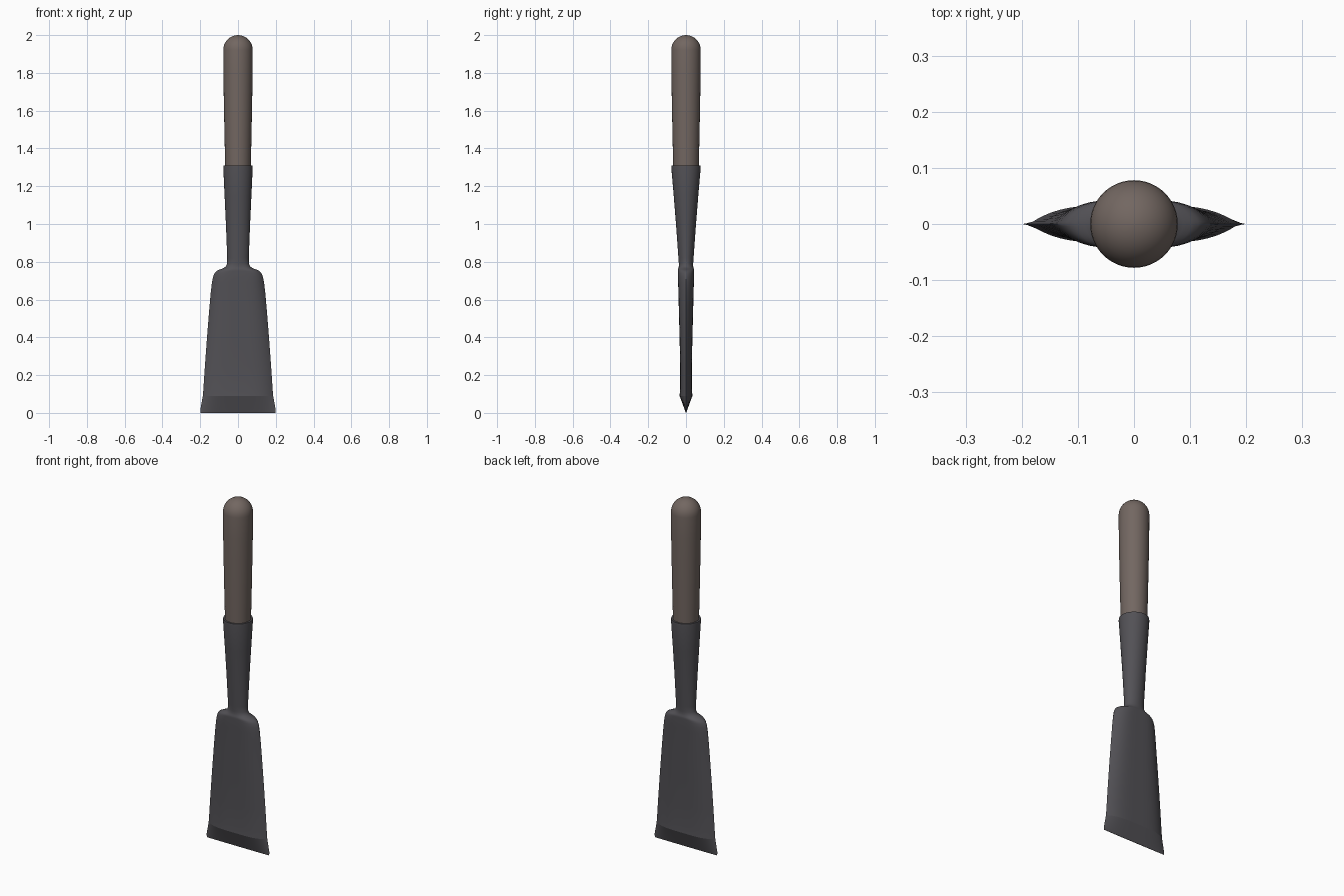
import bpy, bmesh, math

if "Cube" in bpy.data.objects:
    bpy.data.objects.remove(bpy.data.objects["Cube"])


def material(name, rgb):
    m = bpy.data.materials.new(name)
    m.diffuse_color = (*rgb, 1)
    m.use_nodes = True
    m.node_tree.nodes["Principled BSDF"].inputs["Base Color"].default_value = m.diffuse_color
    return m


def section(z, a, b, m, n, count=48):
    """Closed ring: half-width a, half-thickness b; m, n go from ellipse (2, 2) to pointed blade (4, 1)."""
    pts = []
    for i in range(count):
        t = 2 * math.pi * i / count
        u = math.cos(t)
        y = b * max(0.0, 1 - abs(u) ** m) ** (1 / n)
        pts.append((a * u, math.copysign(y, math.sin(t)), z))
    return pts


def loft(name, rings, mat, sharp_z=()):
    bm = bmesh.new()
    loops = [[bm.verts.new(p) for p in section(*r)] for r in rings]
    for lo, hi in zip(loops, loops[1:]):
        for i in range(len(lo)):
            j = (i + 1) % len(lo)
            bm.faces.new((lo[i], lo[j], hi[j], hi[i]))
    bm.faces.new(loops[0][::-1])
    bm.faces.new(loops[-1])
    bmesh.ops.recalc_face_normals(bm, faces=bm.faces)
    me = bpy.data.meshes.new(name)
    bm.to_mesh(me)
    bm.free()
    ob = bpy.data.objects.new(name, me)
    bpy.context.collection.objects.link(ob)
    me.materials.append(mat)
    bpy.ops.object.select_all(action='DESELECT')
    ob.select_set(True)
    bpy.context.view_layer.objects.active = ob
    bpy.ops.object.shade_smooth_by_angle(angle=math.radians(42))
    # keep chosen rings crisp
    for e in me.edges:
        if all(any(abs(me.vertices[v].co.z - z) < 1e-4 for z in sharp_z) for v in e.vertices):
            e.use_edge_sharp = True
    return ob


wood = material("brown wood", (0.17, 0.135, 0.12))
iron = material("dark iron", (0.085, 0.082, 0.092))

# Blade with ground edge, shoulders and tapered socket in one forging
loft("blade_and_socket", [
    (0.0, 0.198, 0.001, 4, 1),
    (0.02, 0.199, 0.008, 4, 1),
    (0.09, 0.186, 0.034, 4, 1),
    (0.13, 0.183, 0.031, 4, 1),
    (0.25, 0.175, 0.031, 4, 1),
    (0.40, 0.164, 0.034, 4, 1),
    (0.55, 0.152, 0.038, 4, 1),
    (0.64, 0.144, 0.040, 4, 1.1),
    (0.69, 0.138, 0.042, 4, 1.2),
    (0.72, 0.132, 0.043, 4, 1.3),
    (0.74, 0.124, 0.043, 4, 1.4),
    (0.75, 0.115, 0.043, 4, 1.5),
    (0.757, 0.102, 0.043, 4, 1.6),
    (0.762, 0.088, 0.042, 3.5, 1.7),
    (0.768, 0.074, 0.040, 3, 1.8),
    (0.776, 0.064, 0.038, 2.5, 1.9),
    (0.79, 0.058, 0.038, 2, 2),
    (0.82, 0.057, 0.040, 2, 2),
    (1.00, 0.064, 0.053, 2, 2),
    (1.15, 0.071, 0.065, 2, 2),
    (1.30, 0.078, 0.078, 2, 2),
    (1.31, 0.077, 0.077, 2, 2),
    (1.31, 0.066, 0.066, 2, 2),
], iron, sharp_z=(0.09, 1.31))

# Round handle with domed end
dome = [(1.921 + 0.079 * math.sin(a), 0.078 * math.cos(a), 0.078 * math.cos(a), 2, 2)
        for a in [math.radians(d) for d in (0, 10, 20, 30, 40, 50, 60, 70, 80, 88)]]
loft("handle", [
    (1.27, 0.067, 0.067, 2, 2),
    (1.45, 0.071, 0.071, 2, 2),
    (1.65, 0.075, 0.075, 2, 2),
    (1.80, 0.0775, 0.0775, 2, 2),
] + dome, wood)
